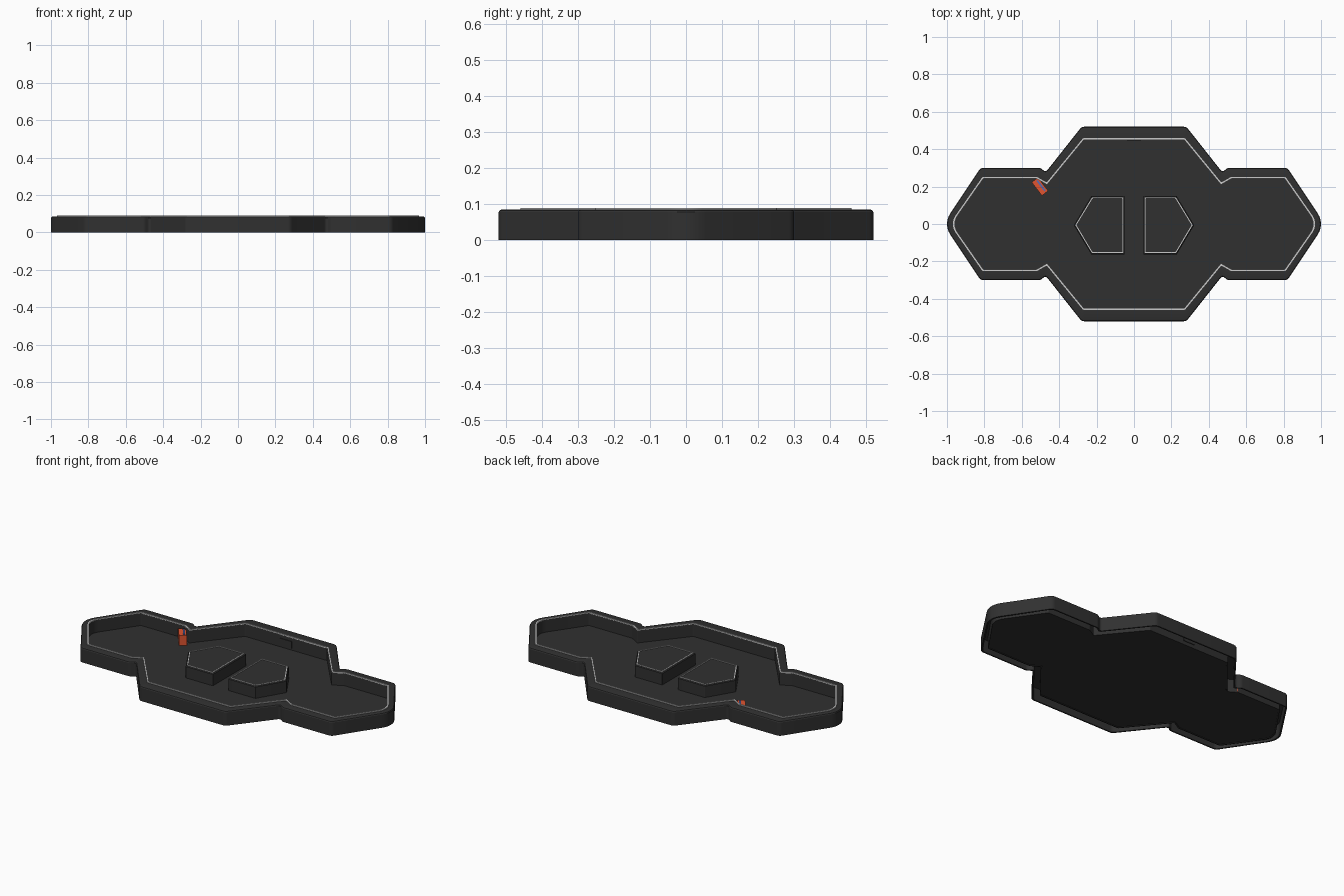
import bpy, bmesh, math
from mathutils import Vector

if "Cube" in bpy.data.objects:
    bpy.data.objects.remove(bpy.data.objects["Cube"])


def material(name, rgb):
    m = bpy.data.materials.new(name)
    m.diffuse_color = (*rgb, 1)
    m.use_nodes = True
    m.node_tree.nodes["Principled BSDF"].inputs["Base Color"].default_value = m.diffuse_color
    return m


DARK = material("dark_plastic", (0.03, 0.03, 0.03))
LIGHT = material("light_trim", (0.6, 0.6, 0.6))
RED = material("red", (0.75, 0.09, 0.03))
BLUE = material("blue", (0.1, 0.15, 0.45))


def mirrored(quarter):
    """Quarter outline (first point on the x axis) -> full outline with corner radii."""
    left = [(-x, y, r) for x, y, r in reversed(quarter)]
    upper = quarter + left
    lower = [(x, -y, r) for x, y, r in reversed(upper[1:-1])]
    return upper + lower


def outline(corners, d=0.0, seg=6):
    """Offset a counter-clockwise outline outwards by d, then round its corners."""
    n = len(corners)
    pts = [Vector(c[:2]) for c in corners]
    off = []
    for i in range(n):
        a = (pts[i] - pts[i - 1]).normalized()
        b = (pts[(i + 1) % n] - pts[i]).normalized()
        na, nb = Vector((a.y, -a.x)), Vector((b.y, -b.x))
        off.append(pts[i] + (na + nb) * d / (1 + na.dot(nb)))
    res = []
    for i in range(n):
        p, r = off[i], corners[i][2]
        if r == 0:
            res.append(p)
            continue
        u = (off[i - 1] - p).normalized()
        v = (off[(i + 1) % n] - p).normalized()
        half = u.angle(v) / 2
        t = r / math.tan(half)
        a, b = p + u * t, p + v * t
        c = p + (u + v).normalized() * r / math.sin(half)
        sweep = math.pi - 2 * half
        for k in range(seg + 1):
            f = k / seg
            w = (a - c) * math.sin((1 - f) * sweep) + (b - c) * math.sin(f * sweep)
            res.append(c + w / math.sin(sweep))
    return res


def loft(name, sections, mat, ring=False):
    """Join matching outlines; ring closes the section, otherwise the ends are capped."""
    bm = bmesh.new()
    loops = [[bm.verts.new((p.x, p.y, z)) for p in pts] for pts, z in sections]
    n = len(loops[0])
    for k in range(len(loops) if ring else len(loops) - 1):
        a, b = loops[k], loops[(k + 1) % len(loops)]
        for i in range(n):
            j = (i + 1) % n
            bm.faces.new((a[i], a[j], b[j], b[i]))
    if not ring:
        bm.faces.new(loops[0][::-1])
        bm.faces.new(loops[-1])
    bmesh.ops.recalc_face_normals(bm, faces=bm.faces)
    me = bpy.data.meshes.new(name)
    bm.to_mesh(me)
    bm.free()
    ob = bpy.data.objects.new(name, me)
    bpy.context.collection.objects.link(ob)
    me.materials.append(mat)
    bpy.ops.object.select_all(action='DESELECT')
    ob.select_set(True)
    bpy.context.view_layer.objects.active = ob
    bpy.ops.object.shade_smooth_by_angle(angle=math.radians(25))
    return ob


def trim(name, corners, d0, d1, z0, z1):
    o, i = outline(corners, d1), outline(corners, d0)
    return loft(name, [(o, z0), (o, z1), (i, z1), (i, z0)], LIGHT, ring=True)


def box(name, loc, size, rot, mat):
    bpy.ops.mesh.primitive_cube_add(size=1, location=loc, rotation=(0, 0, rot))
    ob = bpy.context.object
    ob.name = name
    ob.scale = size
    ob.data.materials.append(mat)
    return ob


outer = mirrored([(1.02, 0, 0.1), (0.82, 0.3, 0.03), (0.5, 0.3, 0.03),
                  (0.472, 0.277, 0.015), (0.28, 0.52, 0.03)])
inner = mirrored([(0.975, 0, 0.08), (0.805, 0.243, 0.008), (0.522, 0.243, 0.008),
                  (0.465, 0.21, 0.006), (0.268, 0.45, 0.008)])

# hollow tray rim, open underneath
T = 0.008
loft("tray_rim", [
    (outline(outer), 0), (outline(outer), 0.078), (outline(outer, -0.003), 0.083),
    (outline(outer, -0.008), 0.085), (outline(inner), 0.085), (outline(inner), 0),
    (outline(inner, T), 0), (outline(inner, T), 0.077),
    (outline(outer, -T), 0.077), (outline(outer, -T), 0)], DARK, ring=True)

# light lip around the inner edge
trim("rim_lip", inner, 0, 0.009, 0.083, 0.09)

# floor
loft("tray_floor", [(outline(inner, 0.004), 0.003), (outline(inner, 0.004), 0.012)], DARK)

# two five-sided raised pads
for side, s in (("left", -1), ("right", 1)):
    pad = [(0.05, -0.163), (0.228, -0.163), (0.322, -0.006), (0.228, 0.15), (0.05, 0.15)]
    pad = [(x * s, y, 0.004) for x, y in pad][::s]
    loft(side + "_pad", [(outline(pad), 0.008), (outline(pad), 0.079),
                         (outline(pad, -0.005), 0.083)], DARK)
    trim(side + "_pad_trim", pad, -0.012, -0.007, 0.081, 0.086)

# connector socket in the back inner wall
box("socket", (0, 0.454, 0.043), (0.075, 0.016, 0.042), 0, DARK)

# small red block with blue strip at the back left notch
ang = math.atan2(-0.085, 0.065)
box("red_block", (-0.503, 0.2, 0.037), (0.09, 0.042, 0.066), ang, RED)
box("blue_strip", (-0.497, 0.205, 0.071), (0.07, 0.01, 0.008), ang, BLUE)
